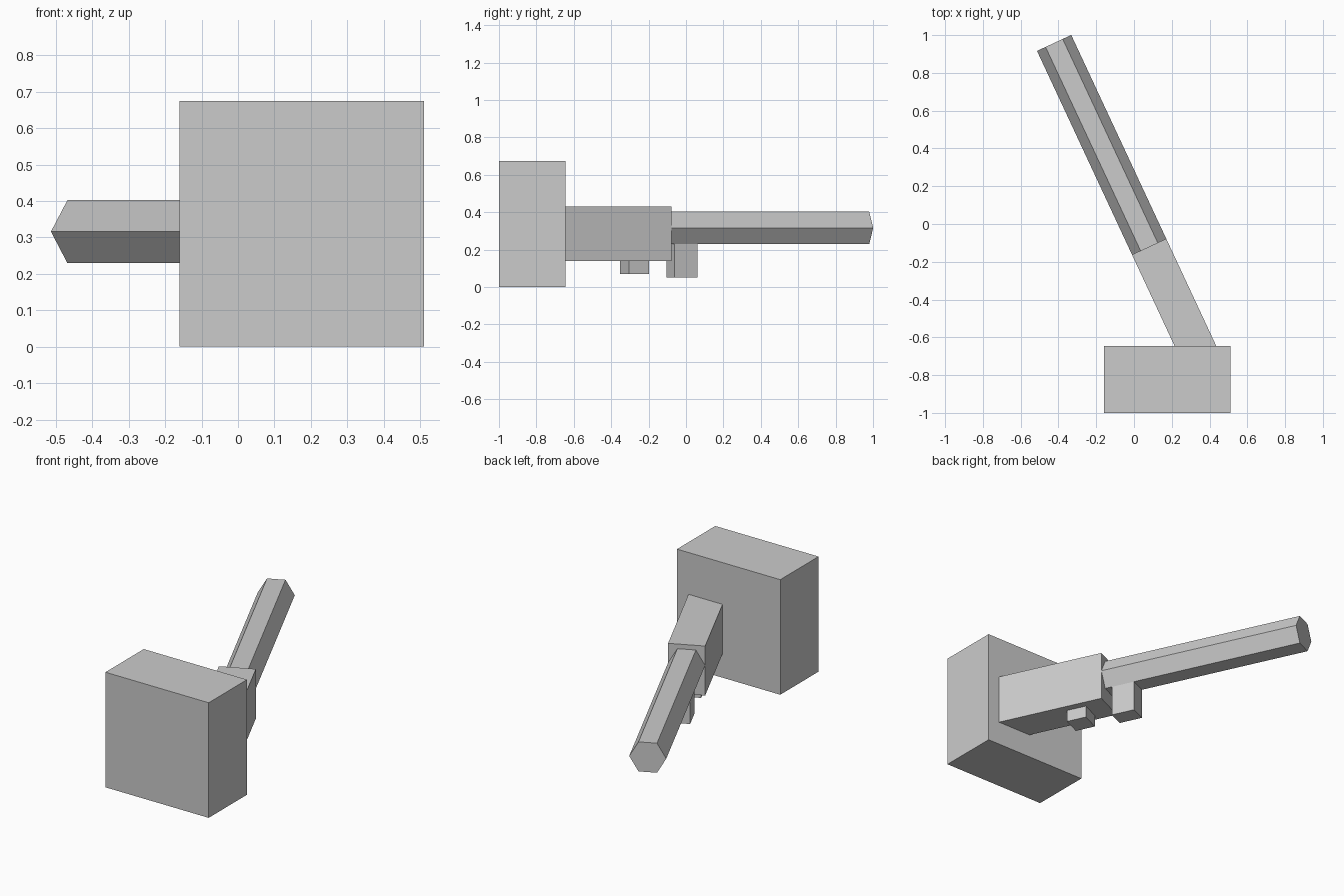
import bpy
import math
from mathutils import Matrix, Vector

cube = bpy.data.objects.get("Cube")
if cube:
    bpy.data.objects.remove(cube, do_unlink=True)

grey = bpy.data.materials.new("plain grey")
grey.use_nodes = True
colour = (0.6, 0.6, 0.6, 1)
grey.diffuse_color = colour
grey.node_tree.nodes["Principled BSDF"].inputs["Base Color"].default_value = colour

# Handle frame: local y runs along the handle, origin where the collar meets the shaft
HANDLE = Matrix.Translation((0.08, -0.12, 0)) @ Matrix.Rotation(math.radians(25), 4, "Z")


def finish(name, matrix):
    obj = bpy.context.object
    obj.name = name
    obj.data.transform(matrix)
    obj.data.materials.append(grey)
    return obj


def box(name, low, high, frame=Matrix()):
    low, high = Vector(low), Vector(high)
    bpy.ops.mesh.primitive_cube_add(size=1)
    size = Matrix.Diagonal((*(high - low), 1))
    return finish(name, frame @ Matrix.Translation((low + high) / 2) @ size)


# Large square block
box("head_block", (-0.16, -1, 0), (0.51, -0.645, 0.675))

# Collar running back into the block
box("collar", (-0.1, -0.68, 0.14), (0.1, 0, 0.43), HANDLE)

# Six-sided shaft with flat top and bottom
LENGTH = 1.19
bpy.ops.mesh.primitive_cylinder_add(vertices=6, radius=0.1, depth=LENGTH)
finish("shaft", HANDLE @ Matrix.Translation((0, LENGTH / 2, 0.316))
       @ Matrix.Rotation(math.radians(90), 4, "X") @ Matrix.Rotation(math.radians(30), 4, "Z"))

# Pegs hanging below the collar and the shaft
box("small_peg", (-0.058, -0.23, 0.07), (0.058, -0.114, 0.15), HANDLE)
box("long_peg", (-0.05, 0.041, 0.05), (0.05, 0.177, 0.24), HANDLE)
